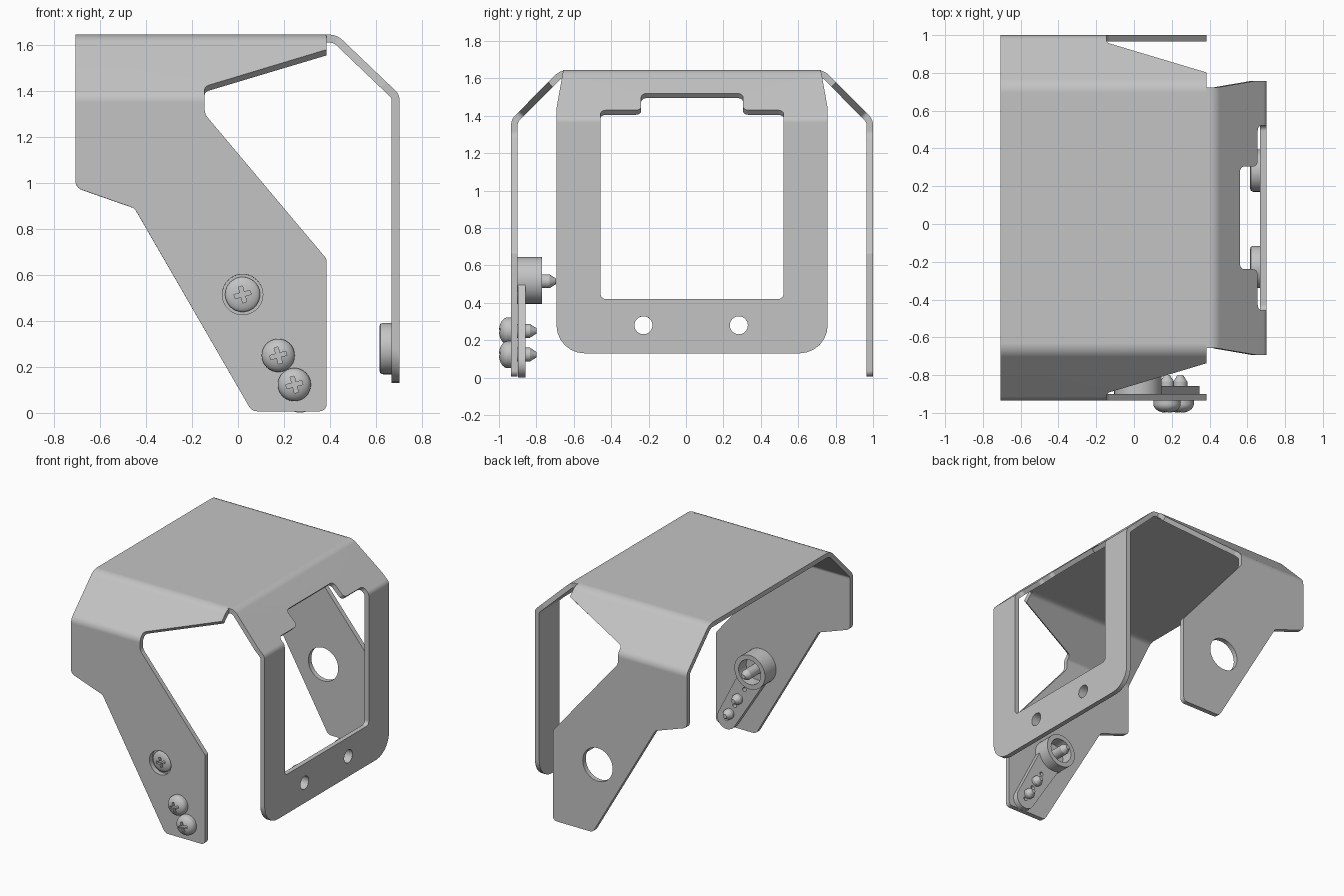
import bpy, bmesh, math
from mathutils import Vector

cube = bpy.data.objects.get("Cube")
if cube:
    bpy.data.objects.remove(cube)

THICK = 0.035
MID = 0.0325
grey = bpy.data.materials.new("steel grey")
grey.use_nodes = True
grey.diffuse_color = (0.55, 0.55, 0.55, 1)
grey.node_tree.nodes["Principled BSDF"].inputs["Base Color"].default_value = (0.55, 0.55, 0.55, 1)


def flat(u, v, d):
    return Vector((u, v, d))


def along_y(u, v, d):
    return Vector((u, d, v))


def along_x(u, v, d):
    return Vector((d, u, v))


def store(bm, name):
    bmesh.ops.recalc_face_normals(bm, faces=bm.faces)
    mesh = bpy.data.meshes.new(name)
    bm.to_mesh(mesh)
    bm.free()
    obj = bpy.data.objects.new(name, mesh)
    bpy.context.collection.objects.link(obj)
    return obj


def rounded(points, steps=6):
    """Fillet the corners of a list of (u, v, radius)."""
    out = []
    for i, (u, v, r) in enumerate(points):
        p = Vector((u, v))
        if r == 0:
            out.append(p)
            continue
        a = (Vector(points[i - 1][:2]) - p).normalized()
        b = (Vector(points[(i + 1) % len(points)][:2]) - p).normalized()
        half = a.angle(b) / 2
        reach = r / math.tan(half)
        centre = p + (a + b).normalized() * (r / math.sin(half))
        d0, d1 = p + a * reach - centre, p + b * reach - centre
        # slerp returns a unit direction
        out += [centre + r * d0.slerp(d1, k / steps).normalized() for k in range(steps + 1)]
    return out


def circle(u, v, r, n=40):
    return [Vector((u + r * math.cos(math.tau * k / n), v + r * math.sin(math.tau * k / n)))
            for k in range(n)]


def prism(name, loop, place, d0, d1):
    bm = bmesh.new()
    near, far = [[bm.verts.new(place(p[0], p[1], d)) for p in loop] for d in (d0, d1)]
    bm.faces.new(near)
    bm.faces.new(far)
    for i in range(len(loop)):
        bm.faces.new((near[i - 1], near[i], far[i], far[i - 1]))
    return store(bm, name)


def lathe(name, profile, place, u, v, steps=40):
    """Turn a profile of (radius, depth) about the place axis."""
    bm = bmesh.new()
    verts = [bm.verts.new(place(u + r, v, d)) for r, d in profile]
    edges = [bm.edges.new(pair) for pair in zip(verts, verts[1:])]
    bmesh.ops.spin(bm, geom=verts + edges, cent=place(u, v, 0), axis=place(0, 0, 1),
                   angle=math.tau, steps=steps)
    bmesh.ops.remove_doubles(bm, verts=bm.verts, dist=0.0001)
    return store(bm, name)


def cut(obj, cutter):
    mod = obj.modifiers.new("cut", "BOOLEAN")
    mod.operation, mod.solver, mod.object = "DIFFERENCE", "EXACT", cutter
    graph = bpy.context.evaluated_depsgraph_get()
    mesh = bpy.data.meshes.new_from_object(obj.evaluated_get(graph))
    obj.modifiers.clear()
    obj.data = mesh
    bpy.data.objects.remove(cutter)


def finish(obj):
    obj.data.materials.clear()
    obj.data.materials.append(grey)
    bpy.ops.object.select_all(action="DESELECT")
    obj.select_set(True)
    bpy.context.view_layer.objects.active = obj
    bpy.ops.object.shade_smooth_by_angle(angle=math.radians(30))
    mod = obj.modifiers.new("even shading", "WEIGHTED_NORMAL")
    mod.keep_sharp = True


class Bend:
    """Outer line of a bent sheet, measured along its length."""

    def __init__(self, corners):
        self.pts = rounded(corners)
        dirs = [(b - a).normalized() for a, b in zip(self.pts, self.pts[1:])]
        self.length = [0]
        for a, b in zip(self.pts, self.pts[1:]):
            self.length.append(self.length[-1] + (b - a).length)
        mean = [a + b for a, b in zip(dirs[:1] + dirs, dirs + dirs[-1:])]
        self.normals = [Vector((-d.y, d.x)).normalized() for d in mean]

    def at_height(self, z):
        if z > self.pts[0].y - 1e-5:
            return 0
        for i, (a, b) in enumerate(zip(self.pts, self.pts[1:])):
            if a.y >= z >= b.y:
                f = (a.y - z) / (a.y - b.y)
                return self.length[i] + f * (self.length[i + 1] - self.length[i])
        return self.length[-1]

    def point(self, s, t):
        i = 0
        while i < len(self.pts) - 2 and self.length[i + 1] < s:
            i += 1
        f = (s - self.length[i]) / (self.length[i + 1] - self.length[i])
        return self.pts[i].lerp(self.pts[i + 1], f) + t * self.normals[i].lerp(self.normals[i + 1], f)

    def pattern(self, points):
        return [(w, self.at_height(z), r) for w, z, r in points]


def fold(name, outline, holes, bend, place):
    """Cut a flat sheet, then bend it."""
    sheet = prism(name, outline, flat, -THICK, 0)
    for hole in holes:
        cut(sheet, prism("cutter", hole, flat, -0.1, 0.1))
    bm = bmesh.new()
    bm.from_mesh(sheet.data)
    bmesh.ops.triangulate(bm, faces=bm.faces)
    for s in bend.length[1:-1]:
        for side in (s, -s):
            bmesh.ops.bisect_plane(bm, geom=bm.verts[:] + bm.edges[:] + bm.faces[:], dist=1e-5,
                                   plane_co=(0, side, 0), plane_no=(0, 1, 0))
    for v in bm.verts:
        w, s, t = v.co
        h, z = bend.point(abs(s), t)
        v.co = place(w, math.copysign(h, s), z)
    bpy.data.objects.remove(sheet)
    finish(store(bm, name))


# Main cover: roof, sloping shoulders and two side arms
HX, HZ = 0.02, 0.515
roof = Bend([(0, 1.645, 0), (0.705, 1.645, 0.1), (0.9675, 1.38, 0.07), (0.9675, 0, 0)])
arm = roof.pattern([(0.385, 1.58, 0), (-0.145, 1.42, 0.03), (-0.145, 1.30, 0.06),
                    (0.385, 0.67, 0.03), (0.385, 0.007, 0.03), (0.06, 0.007, 0.04),
                    (-0.45, 0.89, 0.04), (-0.707, 0.98, 0.04)])
other_arm = [(w, -s, r) for w, s, r in reversed(arm)]
hole_s = roof.at_height(HZ)
fold("cover", rounded(arm + other_arm),
     [circle(HX, hole_s, 0.122), circle(HX, -hole_s, 0.088)],
     roof, lambda w, h, z: Vector((w, h + MID, z)))

# Front frame with a stepped window and two mounting holes
front = Bend([(0.38, 1.645, 0), (0.43, 1.645, 0.08), (0.702, 1.385, 0.05), (0.702, 0.13, 0)])


def both_sides(points):
    half = front.pattern(points)
    return rounded([(MID + w, s, r) for w, s, r in half]
                   + [(MID - w, s, r) for w, s, r in reversed(half)])


frame = both_sides([(0.69, 1.645, 0), (0.69, 1.635, 0), (0.725, 1.44, 0.05), (0.725, 0.13, 0.15)])
window = both_sides([(0.272, 1.52, 0.03), (0.272, 1.43, 0.03), (0.49, 1.43, 0.03), (0.49, 0.42, 0.03)])
mounts = [MID + 0.255 * side - 0.005 for side in (-1, 1)]
fold("front_frame", frame, [window] + [circle(y, front.at_height(0.28), 0.048) for y in mounts],
     front, lambda w, h, z: Vector((h, w, z)))

# Spacer rings behind the mounting holes
for y, label in zip(mounts, ("right", "left")):
    ring = [(0.048, 0.668), (0.112, 0.668), (0.112, 0.63), (0.107, 0.619), (0.097, 0.615),
            (0.048, 0.615), (0.048, 0.668)]
    finish(lathe("spacer_" + label, ring, along_x, y, 0.28))

# Lever on the inside of the right arm: hub cup and tapered bar
cup = [(0, -0.9), (0.125, -0.9), (0.125, -0.77), (0.09, -0.77), (0.09, -0.86), (0, -0.86)]
finish(lathe("lever_hub", cup, along_y, HX, HZ + 0.005))

hub, end = Vector((HX, HZ)), Vector((0.27, 0.077))
heading = math.atan2(end.y - hub.y, end.x - hub.x)
bar = []
for centre, radius, start in ((end, 0.076, heading - math.pi / 2), (hub, 0.1, heading + math.pi / 2)):
    for k in range(17):
        a = start + math.pi * k / 16
        bar.append(centre + radius * Vector((math.cos(a), math.sin(a))))
lever = prism("lever_bar", bar, along_y, -0.899, -0.858)
for f in (0.42, 0.74, 1.0):
    spot = hub.lerp(end, f)
    cut(lever, prism("cutter", circle(spot.x, spot.y, 0.015, 16), along_y, -0.95, -0.8))
finish(lever)


# Domed screws with a cross recess and pointed tip
def screw(name, x, z, top, height, radius, tip):
    under = top + height
    shape = [(radius * math.sin(a), top + 0.7 * height * (1 - math.cos(a)))
             for a in (math.pi / 2 * k / 8 for k in range(9))]
    shape += [(radius, under), (0.037, under), (0.037, tip - 0.035), (0.015, tip), (0, tip)]
    obj = lathe(name, shape, along_y, x, z)
    a, b = 0.009, 0.036
    quarter = [(b, -a), (b, a), (a, a)]
    cross = []
    for k in range(4):
        turn = math.radians(15 + 90 * k)
        c, s = math.cos(turn), math.sin(turn)
        cross += [(x + u * c - v * s, z + u * s + v * c) for u, v in quarter]
    cut(obj, prism("cutter", cross, along_y, top - 0.02, top + 0.022))
    finish(obj)


screw("hub_screw", HX, HZ, -0.932, 0.035, 0.076, -0.695)
screw("upper_screw", 0.175, 0.25, -1.0, 0.066, 0.072, -0.8)
screw("lower_screw", 0.245, 0.123, -1.0, 0.066, 0.072, -0.8)
